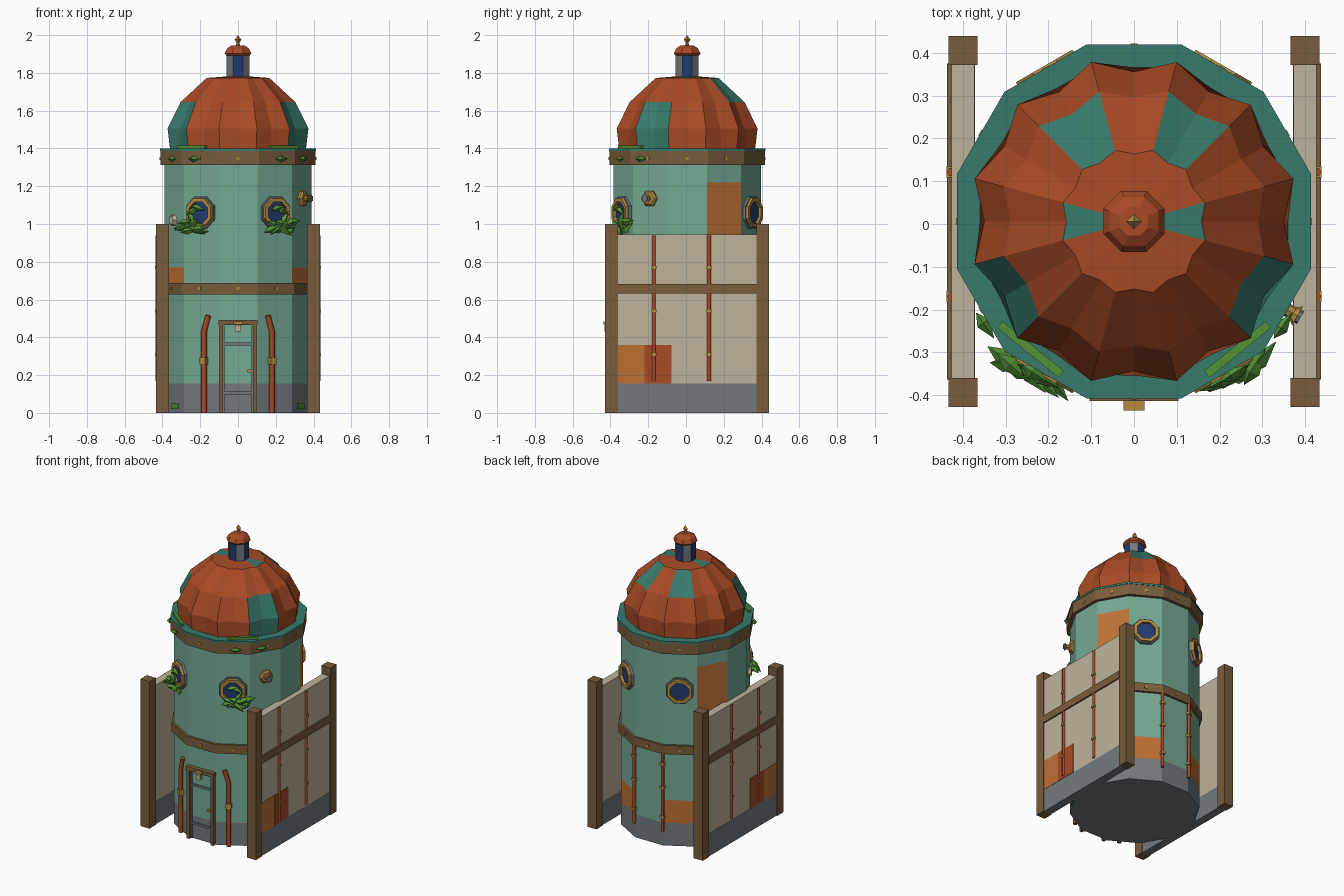
import bpy, bmesh, math, random
from mathutils import Matrix, Vector

random.seed(4)
if "Cube" in bpy.data.objects:
    bpy.data.objects.remove(bpy.data.objects["Cube"])


def material(name, r, g, b):
    col = [(c / 255 / 12.92 if c < 11 else ((c / 255 + .055) / 1.055) ** 2.4) for c in (r, g, b)] + [1]
    m = bpy.data.materials.new(name)
    m.use_nodes = True
    m.diffuse_color = col
    m.node_tree.nodes["Principled BSDF"].inputs["Base Color"].default_value = col
    return m


WALL = material("pale_teal", 116, 170, 148)
TEAL = material("deep_teal", 56, 122, 108)
RUST = material("terracotta", 168, 74, 37)
ORANGE = material("orange_patch", 188, 112, 52)
BROWN = material("wood_brown", 120, 92, 60)
CREAM = material("cream", 190, 179, 155)
GRAY = material("stone_gray", 114, 121, 125)
GOLD = material("brass", 180, 138, 66)
BLUE = material("blue_glass", 34, 58, 112)
GREEN = material("leaf_green", 82, 146, 54)
parts = []


def finish(name, bm, mats, matrix=None):
    bmesh.ops.remove_doubles(bm, verts=bm.verts, dist=1e-5)
    bmesh.ops.recalc_face_normals(bm, faces=bm.faces)
    me = bpy.data.meshes.new(name)
    bm.to_mesh(me)
    bm.free()
    for m in mats:
        me.materials.append(m)
    o = bpy.data.objects.new(name, me)
    bpy.context.collection.objects.link(o)
    if matrix:
        o.matrix_world = matrix
    parts.append(o)
    return o


def sweep(bm, rings, n, phase=0, rule=None, closed=False, matrix=Matrix()):
    """Stack of n-sided rings (radius, z) or (radius, odd radius, z)."""
    rows = []
    for ring in rings:
        row = []
        for k in range(n):
            a, r = math.radians(phase) + math.tau * k / n, ring[k % 2 if len(ring) == 3 else 0]
            row.append(bm.verts.new(matrix @ Vector((r * math.cos(a), r * math.sin(a), ring[-1]))))
        rows.append(row)
    for i in range(len(rows) - (0 if closed else 1)):
        lo, hi = rows[i], rows[(i + 1) % len(rows)]
        for k in range(n):
            j = (k + 1) % n
            f = bm.faces.new((lo[k], lo[j], hi[j], hi[k]))
            f.material_index = rule(i, k) if rule else 0
    if not closed:
        for row, ring in ((rows[0], rings[0]), (rows[-1], rings[-1])):
            if ring[0] > 0:
                bm.faces.new(row)


def lathe(name, rings, n, mats, phase=0, rule=None, closed=False, matrix=None):
    bm = bmesh.new()
    sweep(bm, rings, n, phase, rule, closed)
    return finish(name, bm, mats, matrix)


def box(name, size, loc, mat, az=-90):
    bm = bmesh.new()
    bmesh.ops.create_cube(bm, size=1)
    bmesh.ops.scale(bm, vec=size, verts=bm.verts)
    return finish(name, bm, [mat], Matrix.Translation(loc) @ Matrix.Rotation(math.radians(az + 90), 4, 'Z'))


def wall_point(az, r, z, u=0):
    a = math.radians(az)
    return Vector((r * math.cos(a) - u * math.sin(a), r * math.sin(a) + u * math.cos(a), z))


def facing(az, r, z, u=0):
    """Local z points out of the wall, local y points up."""
    return (Matrix.Translation(wall_point(az, r, z, u)) @ Matrix.Rotation(math.radians(az + 90), 4, 'Z')
            @ Matrix.Rotation(math.pi / 2, 4, 'X'))


def pipe(name, points, radius=.011):
    cu = bpy.data.curves.new(name, 'CURVE')
    cu.dimensions, cu.bevel_depth, cu.bevel_resolution, cu.use_fill_caps = '3D', radius, 1, True
    sp = cu.splines.new('POLY')
    sp.points.add(len(points) - 1)
    for p, q in zip(sp.points, points):
        p.co = (*q, 1)
    cu.materials.append(RUST)
    o = bpy.data.objects.new(name, cu)
    bpy.context.collection.objects.link(o)
    bpy.ops.object.select_all(action='DESELECT')
    o.select_set(True)
    bpy.context.view_layer.objects.active = o
    bpy.ops.object.convert(target='MESH')
    parts.append(bpy.context.view_layer.objects.active)


APO = .39
K = 1 / math.cos(math.pi / 12)

# Tower wall: twelve sides, repair patches chosen by row and side (side k faces 30 * (k + 1) degrees)
patches = {(1, 1), (1, 3), (3, 6), (3, 10), (5, 0), (5, 4)}


def wall_rule(row, k):
    return 1 if row == 0 else 2 if (row, k) in patches else 0


tower = lathe("tower_wall", [(APO * K, z) for z in (0, .155, .31, .65, .77, .9, 1.22, 1.32)], 12,
              [WALL, GRAY, ORANGE], 15, wall_rule)
for f in tower.data.polygons:
    if f.normal.z < -.9:
        f.material_index = 1

# Rings and rim
lathe("middle_ring", [(.405 * K, .628), (.405 * K, .688)], 12, [BROWN], 15)
lathe("upper_ring", [(.411 * K, 1.312), (.411 * K, 1.387)], 12, [BROWN], 15)
lathe("roof_rim", [(.414 * K, 1.387), (.414 * K, 1.4)], 12, [TEAL], 15)
for k in range(12):
    for r, z in ((.411, 1.348), (.405, .658)):
        box("ring_bolt", (.016, .01, .016), wall_point(30 * k, r, z), GOLD, 30 * k)

# Scalloped dome with teal panels
teal_panels = {(0, 6), (0, 10), (1, 6), (1, 10), (2, 1), (2, 3), (3, 5), (3, 11)}
lathe("dome", [(.372, .36, 1.4), (.386, .35, 1.505), (.315, .29, 1.645), (.172, .158, 1.773), (.05, .05, 1.782)],
      24, [RUST, TEAL], 15, lambda i, k: int((i, k // 2) in teal_panels))

# Lantern
lathe("lantern", [(.066, 1.77), (.066, 1.9)], 8, [GRAY, BLUE], 22.5, lambda i, k: k % 2)
lathe("lantern_roof", [(.062, 1.888), (.077, 1.903), (.062, 1.93), (.036, 1.946)], 8, [RUST], 22.5)
lathe("finial", [(.014, 1.94), (.007, 1.96), (.018, 1.976), (0, 2)], 4, [GOLD])

# Round windows
for az in (60, 120, 240, 300):
    at = facing(az, APO, 1.06)
    lathe("window_surround", [(.092, 0), (.092, .016), (.07, .016), (.07, 0)], 8, [GRAY], 22.5, None, True, at)
    lathe("window_frame", [(.086, .01), (.082, .03), (.062, .03), (.062, 0)], 8, [GOLD], 22.5, None, True, at)
    lathe("window_glass", [(.066, 0), (.066, .012)], 8, [BLUE], 22.5, None, False, at)

# Brass horn on one side, small vent on the other
at = facing(330, APO, 1.135)
lathe("horn_flange", [(.045, 0), (.045, .012), (.034, .022)], 6, [GOLD], 0, None, False, at)
lathe("horn_stem", [(.016, .02), (.016, .04), (.026, .052)], 8, [GOLD], 0, None, False, at)
lathe("horn_cap", [(.017, .05), (.017, .06)], 8, [GRAY], 0, None, False, at)
lathe("wall_vent", [(.032, 0), (.024, .02)], 6, [CREAM], 0, None, False, facing(210, APO, 1.02))

# Door: frame, rails, handle and lamp
for s in (-1, 1):
    box("door_jamb", (.02, .03, .47), (s * .09, -.4, .235), BROWN)
    box("door_stile", (.008, .012, .46), (s * .076, -.392, .23), GRAY)
box("door_lintel", (.208, .036, .026), (0, -.402, .478), BROWN)
for z in (.105, .365):
    box("door_rail", (.15, .012, .014), (0, -.393, z), GRAY)
box("door_handle", (.022, .02, .014), (.06, -.395, .222), GOLD)
box("lamp_cap", (.05, .05, .014), (0, -.417, .476), GOLD)
box("lamp_glass", (.03, .026, .034), (0, -.425, .448), CREAM)

# Drain pipes beside the door
for s in (-1, 1):
    pipe("front_pipe", [(s * .18, -.362, 0), (s * .18, -.362, .43), (s * .158, -.376, .515)], .015)
    box("pipe_clamp", (.036, .036, .036), (s * .18, -.362, .275), GOLD, -90 + s * 30)
    box("moss_patch", (.075, .008, .03), wall_point(-90 + s * 60, APO, .035, -s * .01), GREEN, -90 + s * 60)

# Pipes down the back corners
for az in (75, 105):
    pipe("back_pipe", [wall_point(az, .411, .1), wall_point(az, .411, .64)])
    for z in (.2, .4, .56):
        box("pipe_clamp", (.028, .028, .016), wall_point(az, .411, z), GOLD, az)

# Side fences
for s in (-1, 1):
    for y in (-.4, .4):
        box("fence_post", (.068, .068, 1), (s * .4, y, .5), BROWN)
    box("fence_panel", (.054, .74, .795), (s * .4, 0, .5475), CREAM)
    box("fence_footing", (.056, .74, .155), (s * .4, 0, .0775), GRAY)
    box("fence_beam", (.02, .74, .05), (s * .427, 0, .657), BROWN)
    box("orange_patch", (.008, .15, .205), (s * .426, -.298, .2575), ORANGE)
    box("rust_patch", (.008, .145, .205), (s * .427, -.154, .2575), RUST)
    for y in (-.176, .116):
        pipe("fence_pipe", [(s * .427, y, .17), (s * .427, y, .94)])
        for z in (.31, .54, .77):
            box("pipe_clamp", (.012, .026, .016), (s * .433, y, z), GOLD)

# Foliage: diamond leaves hanging at the front windows and under the rim
def leaf(bm, az, r, z, u, tilt, length, width, lean=0):
    m = (facing(az, r, z, u) @ Matrix.Rotation(math.radians(tilt), 4, 'Z') @ Matrix.Rotation(math.radians(lean), 4, 'Y')
         @ Matrix.Rotation(math.pi / 2, 4, 'Y'))
    sweep(bm, [(0, -length), (width, -length * .2), (0, length)], 4, 0, None, False, m)


for s in (-1, 1):
    bm = bmesh.new()
    az = -90 + s * 30
    for i in range(11):
        u = s * (-.03 + .013 * i)
        leaf(bm, az, .418 + random.uniform(0, .02), .985 + random.uniform(-.025, .03), u,
             random.uniform(-45, 45), .052, .02, random.uniform(-30, 30))
    for du, z, tilt in ((0, 1.085, 15), (.03, 1.07, -30), (.04, 1.03, 60)):
        leaf(bm, az, .425, z, s * du, s * tilt, .045, .018)
    for a in (33, 55):
        leaf(bm, -90 + s * a, .425, 1.345, 0, 0, .037, .017)
    finish("window_foliage", bm, [GREEN])
    box("rim_vine", (.185, .02, .018), wall_point(-90 + s * 39, .385, 1.407), GREEN, -90 + s * 39)

# Balance the depth about the origin
for o in parts:
    o.location.y += .006
